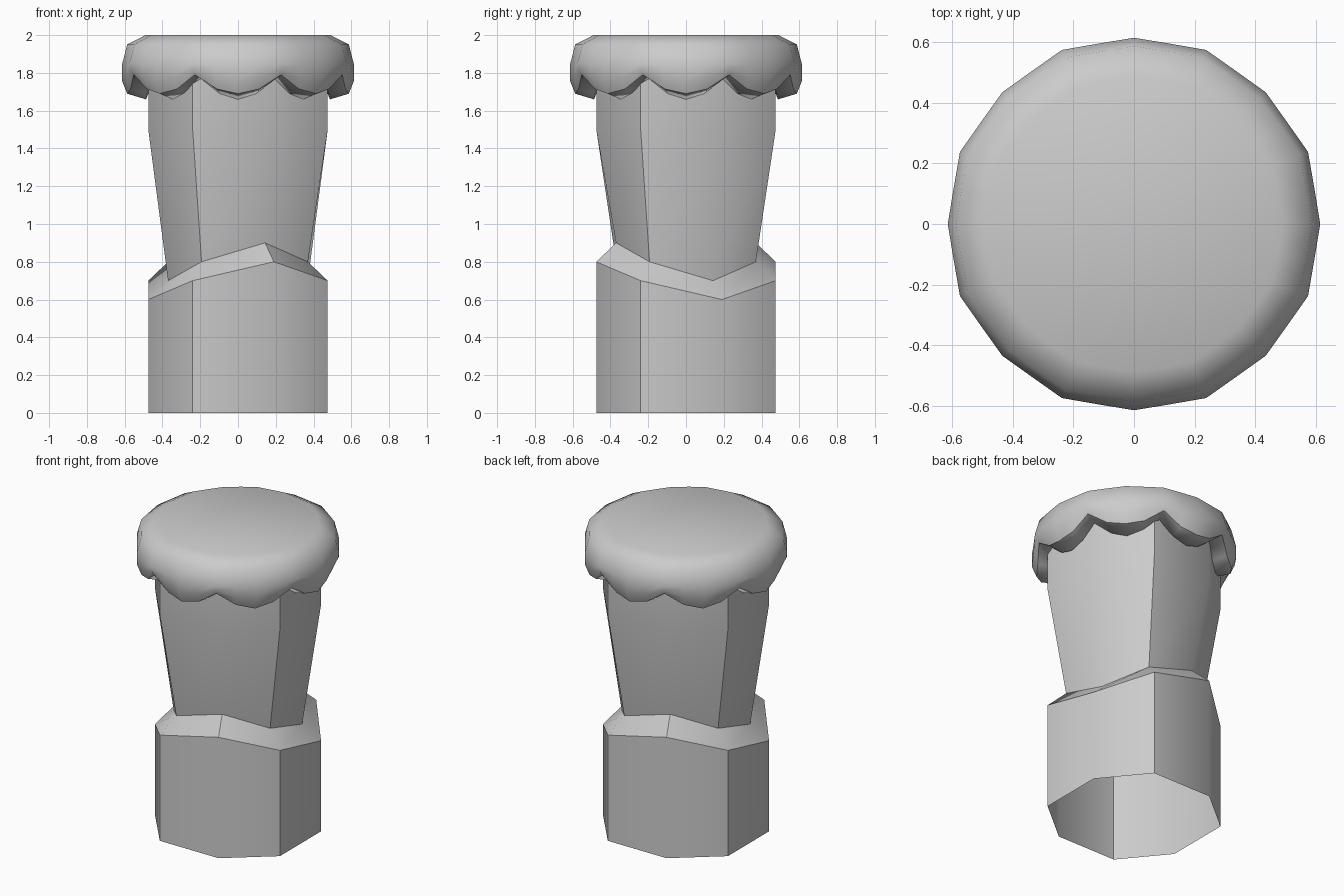
import bpy, bmesh, math

if "Cube" in bpy.data.objects:
    bpy.data.objects.remove(bpy.data.objects["Cube"])


def make_object(name, rings, cap_top=False, sharp_ring=None):
    """Skin a stack of closed rings, listed from bottom to top."""
    bm = bmesh.new()
    loops = [[bm.verts.new(p) for p in ring] for ring in rings]
    n = len(rings[0])
    for low, high in zip(loops, loops[1:]):
        for i in range(n):
            j = (i + 1) % n
            bm.faces.new((low[i], low[j], high[j], high[i]))
    if cap_top:
        bm.faces.new(loops[-1])
    for f in bm.faces:
        f.smooth = True
    if sharp_ring is not None:
        loop = loops[sharp_ring]
        for i in range(n):
            bm.edges.get((loop[i], loop[(i + 1) % n])).smooth = False
    mesh = bpy.data.meshes.new(name)
    bm.to_mesh(mesh)
    bm.free()
    obj = bpy.data.objects.new(name, mesh)
    bpy.context.collection.objects.link(obj)
    return obj


def octagon(a, b, side, heights):
    """Uneven octagon, counter-clockwise, with a repeated height pattern."""
    pts = []
    for k in range(4):
        c, s = round(math.cos(k * math.pi / 2)), round(math.sin(k * math.pi / 2))
        for x, y in ((-a, -side), (b, -side)):
            i = len(pts)
            pts.append((x * c - y * s, x * s + y * c, heights[i % 4]))
    return pts


# stem: open octagonal tube with a wavy ledge and a flared neck
ledge = (0.7, 0.8, 0.7, 0.6)
stem = make_object("stem", [
    octagon(0.24, 0.19, 0.475, (0,) * 4),
    octagon(0.24, 0.19, 0.475, ledge),
    octagon(0.193, 0.143, 0.37, [z + 0.1 for z in ledge]),
    octagon(0.24, 0.19, 0.475, (1.5,) * 4),
    octagon(0.24, 0.19, 0.475, (1.82,) * 4),
])
bpy.context.view_layer.objects.active = stem
stem.select_set(True)
bpy.ops.object.shade_smooth_by_angle(angle=math.radians(42))

# cap: rounded profile with eight scallops; (radius, z) at lobe, between, notch
profile = [
    ((0.47, 1.70), (0.47, 1.73), (0.47, 1.79)),
    ((0.487, 1.66), (0.492, 1.69), (0.51, 1.768)),
    ((0.587, 1.69), (0.580, 1.715), (0.597, 1.79)),
    ((0.615, 1.76), (0.607, 1.775), (0.617, 1.82)),
    ((0.615, 1.84), (0.607, 1.84), (0.622, 1.85)),
    ((0.587, 1.95), (0.580, 1.95), (0.594, 1.95)),
    ((0.49, 2.0), (0.485, 2.0), (0.496, 2.0)),
]
rings = []
for row in profile:
    ring = []
    for i in range(32):
        r, z = row[(0, 1, 2, 1)[i % 4]]
        a = 2 * math.pi * i / 32
        ring.append((r * math.cos(a), r * math.sin(a), z))
    rings.append(ring)
make_object("cap", rings, cap_top=True, sharp_ring=2)
